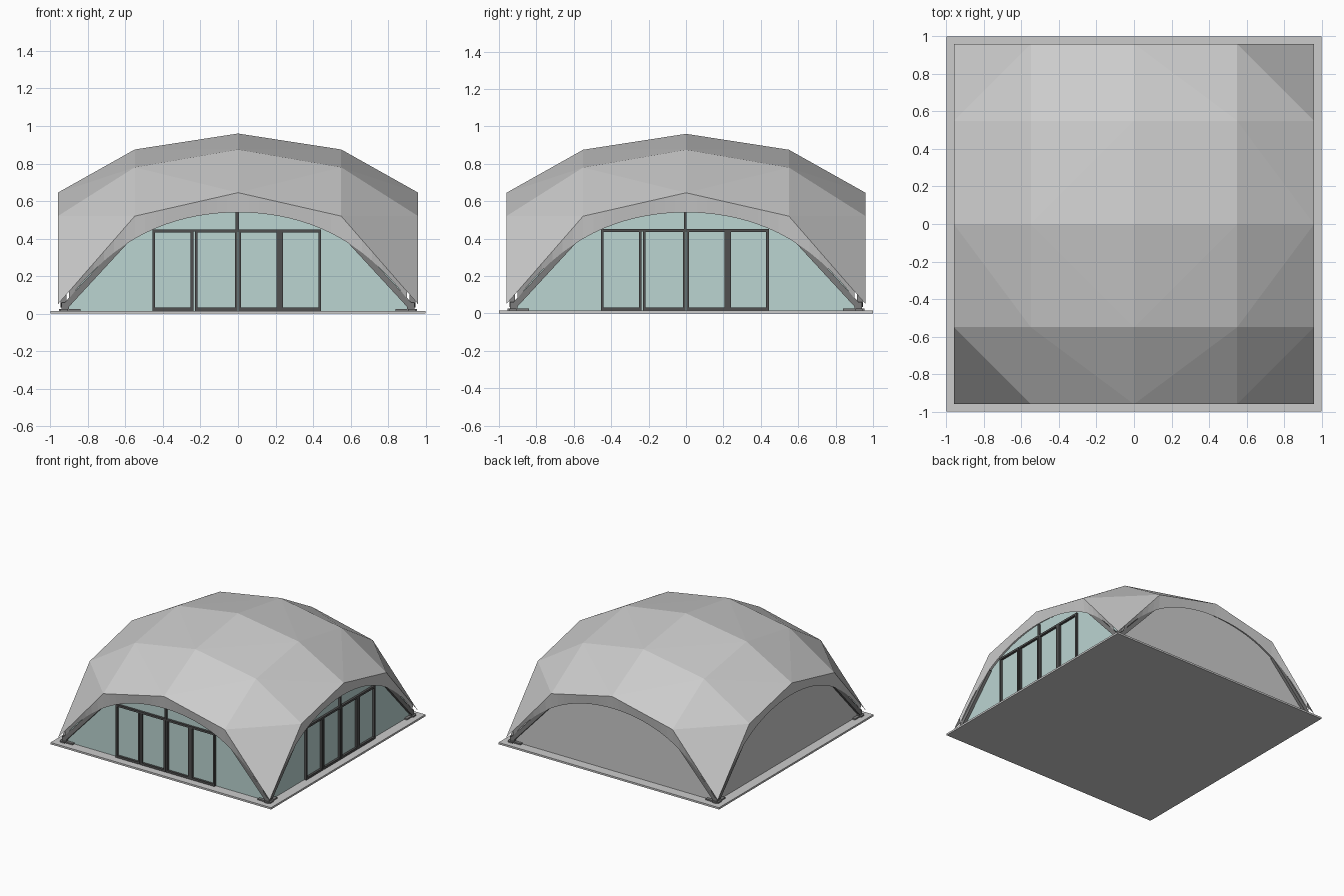
import bpy, bmesh, math
from mathutils import Matrix, Vector

if "Cube" in bpy.data.objects:
    bpy.data.objects.remove(bpy.data.objects["Cube"])


def material(name, rgb):
    m = bpy.data.materials.new(name)
    m.diffuse_color = (*rgb, 1)
    m.use_nodes = True
    m.node_tree.nodes["Principled BSDF"].inputs["Base Color"].default_value = m.diffuse_color
    return m


GLASS = material("glass_tint", (0.50, 0.66, 0.64))
DARK = material("dark_metal", (0.08, 0.08, 0.08))
STEEL = material("steel", (0.2, 0.2, 0.2))


def add_object(name, bm, mat=None, matrix=None):
    if matrix:
        bm.transform(matrix)
    mesh = bpy.data.meshes.new(name)
    bm.to_mesh(mesh)
    bm.free()
    if mat:
        mesh.materials.append(mat)
    ob = bpy.data.objects.new(name, mesh)
    bpy.context.collection.objects.link(ob)
    return ob


def box(bm, x0, x1, y0, y1, z0, z1):
    m = Matrix.Translation(((x0 + x1) / 2, (y0 + y1) / 2, (z0 + z1) / 2))
    m = m @ Matrix.Diagonal((x1 - x0, y1 - y0, z1 - z0, 1))
    bmesh.ops.create_cube(bm, size=1, matrix=m)


def bar(bm, a, b, w, d):
    # square bar between two points in the wall plane
    a, b = Vector(a), Vector(b)
    v = b - a
    rot = Matrix.Rotation(-math.atan2(v.z, v.x), 4, 'Y')
    m = Matrix.Translation((a + b) / 2) @ rot @ Matrix.Diagonal((v.length, d, w, 1))
    bmesh.ops.create_cube(bm, size=1, matrix=m)


BASE_Z = 0.015
GRID = [-0.96, -0.55, 0, 0.55, 0.96]
# heights by distance step from the centre line in x and y
HEIGHT = [[0.96, 0.875, 0.645], [0.875, 0.78, 0.52], [0.645, 0.52, 0.05]]


def arch(x):
    return 0.54 - 0.403 * x ** 2 - 0.2025 * x ** 4


def dome_edge(x):
    x = abs(x)
    if x < 0.55:
        return 0.645 + (0.52 - 0.645) * x / 0.55
    return 0.52 + (0.05 - 0.52) * (x - 0.55) / 0.41


# base slab
bm = bmesh.new()
box(bm, -1, 1, -1, 1, 0, BASE_Z)
add_object("base_slab", bm)

# faceted canopy, each quad split across the radial direction
bm = bmesh.new()
v = [[bm.verts.new((x, y, HEIGHT[abs(i - 2)][abs(j - 2)]))
      for j, y in enumerate(GRID)] for i, x in enumerate(GRID)]
for i in range(4):
    for j in range(4):
        a, b, c, d = v[i][j], v[i + 1][j], v[i + 1][j + 1], v[i][j + 1]
        if (i < 2) == (j < 2):
            bm.faces.new((a, b, d))
            bm.faces.new((b, c, d))
        else:
            bm.faces.new((a, b, c))
            bm.faces.new((a, c, d))
add_object("canopy", bm)

xs = sorted({round(s * t, 3) for s in (-1, 1)
             for t in [0.055 * k for k in range(16)] + [0.86, 0.9]})

for k, side in enumerate(["front", "right", "back", "left"]):
    turn = Matrix.Rotation(k * math.pi / 2, 4, 'Z')

    # valance between canopy edge and arch
    bm = bmesh.new()
    top = [bm.verts.new((x, -0.96, dome_edge(x))) for x in xs]
    low = [bm.verts.new((x, -0.948, arch(x))) for x in xs]
    for n in range(len(xs) - 1):
        bm.faces.new((low[n], low[n + 1], top[n + 1], top[n]))
    add_object(side + "_valance", bm, None, turn)

    # arched wall: glazed at front and right, plain at back and left
    bm = bmesh.new()
    pts = [(0.9, BASE_Z)] + [(x, arch(x) + 0.02) for x in reversed(xs)] + [(-0.9, BASE_Z)]
    bm.faces.new([bm.verts.new((x, -0.92, z)) for x, z in reversed(pts)])
    bmesh.ops.recalc_face_normals(bm, faces=bm.faces)
    if bm.faces[:][0].normal.y > 0:
        bmesh.ops.reverse_faces(bm, faces=bm.faces[:])
    add_object(side + "_wall", bm, GLASS if k < 2 else None, turn)

    # sloping legs at both ends of the arch
    bm = bmesh.new()
    for s in (-1, 1):
        bar(bm, (s * 0.915, -0.93, 0.045), (s * 0.58, -0.93, 0.408), 0.032, 0.03)
    add_object(side + "_legs", bm, STEEL, turn)

    # four door frames, header and top post
    if k < 2:
        bm = bmesh.new()
        y0, y1, z1, w = -0.938, -0.915, 0.45, 0.014
        for x0, x1 in ((-0.455, -0.238), (-0.23, -0.003), (0.003, 0.222), (0.222, 0.443)):
            for a in (x0, x1 - w):
                box(bm, a, a + w, y0, y1, BASE_Z, z1)
            box(bm, x0, x1, y0, y1, BASE_Z, 0.032)
            box(bm, x0, x1, y0, y1, z1 - 0.016, z1)
        box(bm, 0.205, 0.24, y0, y1, BASE_Z, z1)
        box(bm, -0.455, 0.443, y0, y1, z1 - 0.012, z1)
        box(bm, -0.012, 0.004, y0, y1, z1, 0.545)
        add_object(side + "_door_frames", bm, DARK, turn)

    # corner foot with plate and bracket
    bm = bmesh.new()
    box(bm, -0.955, -0.84, -0.945, -0.905, BASE_Z, 0.025)
    box(bm, -0.945, -0.905, -0.955, -0.84, BASE_Z, 0.025)
    box(bm, -0.94, -0.9, -0.94, -0.9, BASE_Z, 0.06)
    add_object(side + "_corner_foot", bm, STEEL, turn)
